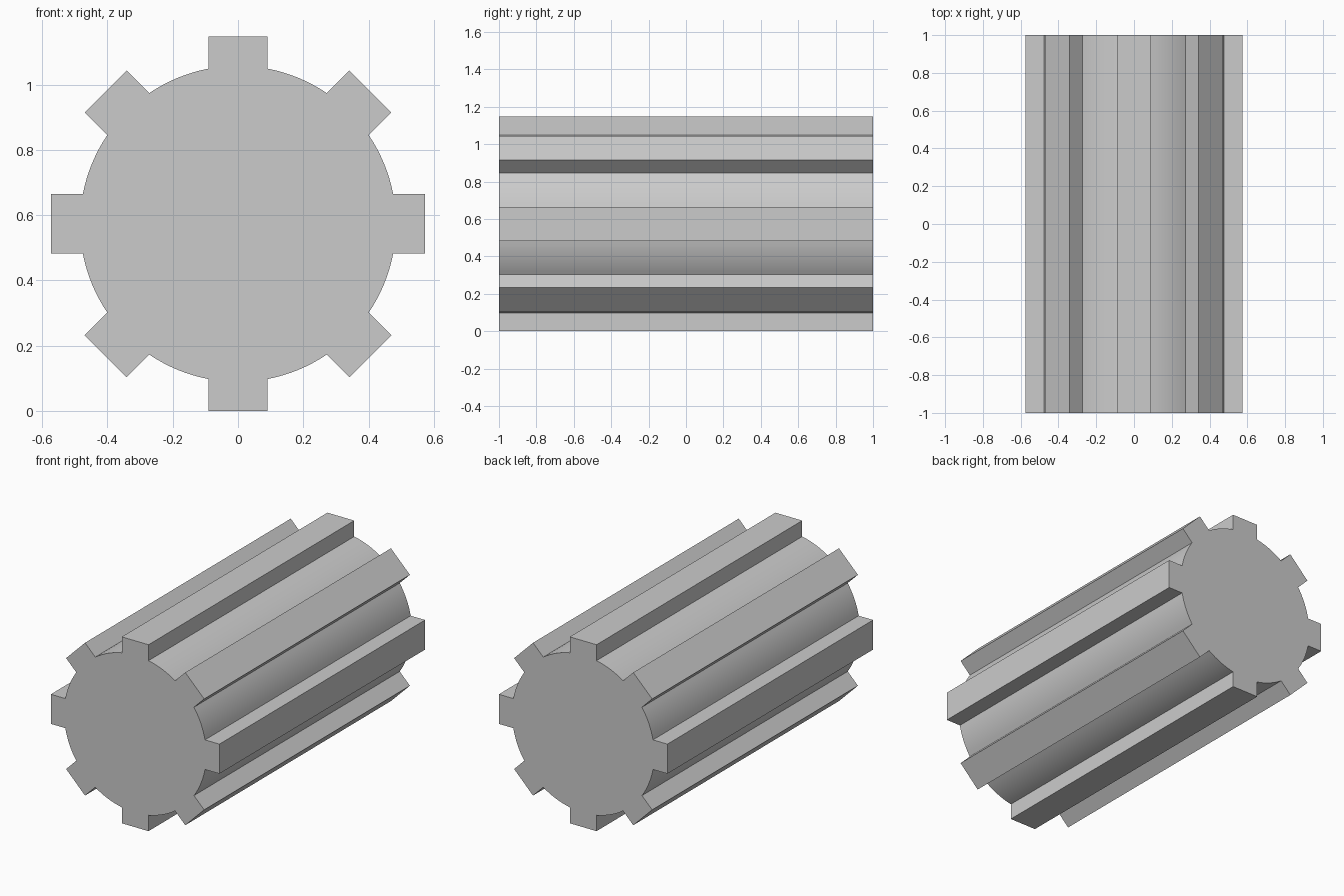
import bpy, bmesh
from math import sin, cos, asin, pi

if "Cube" in bpy.data.objects:
    bpy.data.objects.remove(bpy.data.objects["Cube"])

TEETH = 8
ROOT_R = 0.484      # radius of the round core
TIP = 0.5735        # centre to flat tooth top
HALF_W = 0.091      # half the tooth width
HALF_LEN = 1.0
ARC_STEPS = 8

# Cross-section: square tooth followed by a root arc, repeated round the axis
half_angle = asin(HALF_W / ROOT_R)
pitch = 2 * pi / TEETH
profile = []
for i in range(TEETH):
    a = i * pitch
    for t in (-HALF_W, HALF_W):
        profile.append((TIP * cos(a) - t * sin(a), TIP * sin(a) + t * cos(a)))
    for k in range(ARC_STEPS + 1):
        b = a + half_angle + (pitch - 2 * half_angle) * k / ARC_STEPS
        profile.append((ROOT_R * cos(b), ROOT_R * sin(b)))

# Extrude the cross-section from front to back
bm = bmesh.new()
front = bm.faces.new([bm.verts.new((x, -HALF_LEN, z + TIP)) for x, z in profile])
extruded = bmesh.ops.extrude_face_region(bm, geom=[front], use_keep_orig=True)
back_verts = [g for g in extruded["geom"] if isinstance(g, bmesh.types.BMVert)]
bmesh.ops.translate(bm, verts=back_verts, vec=(0, 2 * HALF_LEN, 0))
bmesh.ops.recalc_face_normals(bm, faces=bm.faces)

mesh = bpy.data.meshes.new("gear_shaft")
bm.to_mesh(mesh)
bm.free()
gear = bpy.data.objects.new("gear_shaft", mesh)
bpy.context.collection.objects.link(gear)

# Smooth root arcs, crisp tooth edges
bpy.context.view_layer.objects.active = gear
gear.select_set(True)
bpy.ops.object.shade_smooth_by_angle(angle=pi / 6)
